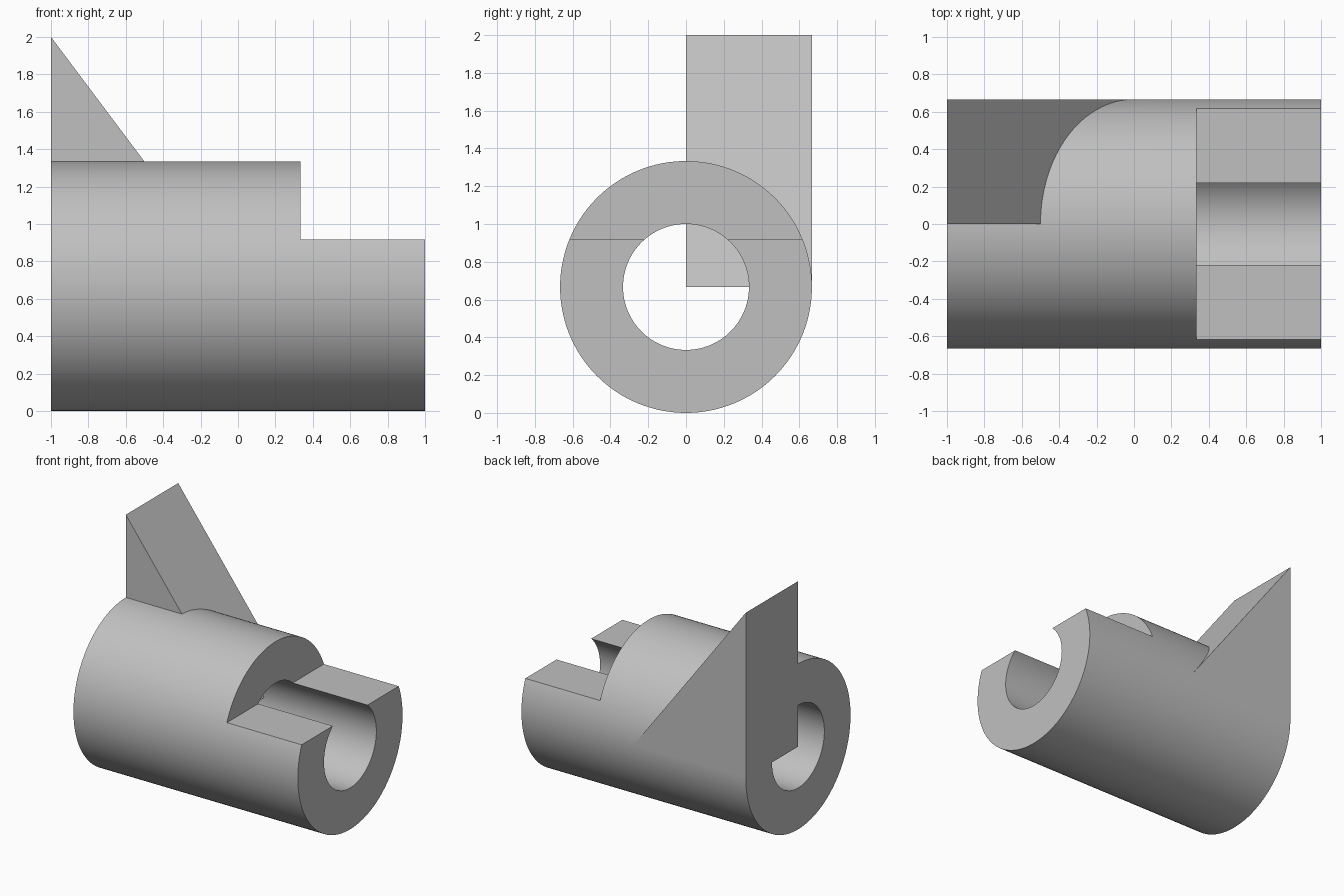
import bpy, bmesh, math
from mathutils import Matrix

if "Cube" in bpy.data.objects:
    bpy.data.objects.remove(bpy.data.objects["Cube"], do_unlink=True)

R = 2 / 3          # outer radius, also the height of the axis
BORE = 1 / 3       # bore radius
STEP_X, STEP_Z = 1 / 3, 0.917

grey = bpy.data.materials.new("plain grey")
grey.use_nodes = True
grey.diffuse_color = (0.53, 0.53, 0.53, 1)
grey.node_tree.nodes["Principled BSDF"].inputs["Base Color"].default_value = grey.diffuse_color


def add_object(name, bm):
    bmesh.ops.recalc_face_normals(bm, faces=bm.faces)
    mesh = bpy.data.meshes.new(name)
    bm.to_mesh(mesh)
    bm.free()
    mesh.materials.append(grey)
    obj = bpy.data.objects.new(name, mesh)
    bpy.context.collection.objects.link(obj)
    return obj


def rod(name, radius, length):
    """Cylinder lying along x at axis height."""
    bm = bmesh.new()
    bmesh.ops.create_cone(bm, cap_ends=True, segments=128, radius1=radius, radius2=radius,
                          depth=length,
                          matrix=Matrix.Translation((0, 0, R)) @ Matrix.Rotation(math.pi / 2, 4, "Y"))
    return add_object(name, bm)


def prism(name, profile, y0, y1):
    """Extrude an x-z profile from y0 to y1."""
    bm = bmesh.new()
    face = bm.faces.new([bm.verts.new((x, y0, z)) for x, z in profile])
    grown = bmesh.ops.extrude_face_region(bm, geom=[face])["geom"]
    bmesh.ops.translate(bm, vec=(0, y1 - y0, 0),
                        verts=[v for v in grown if isinstance(v, bmesh.types.BMVert)])
    return add_object(name, bm)


def combine(target, other, operation):
    other.hide_render = True
    mod = target.modifiers.new(operation.title(), "BOOLEAN")
    mod.operation, mod.object, mod.solver = operation, other, "EXACT"
    bpy.context.view_layer.objects.active = target
    bpy.ops.object.modifier_apply(modifier=mod.name)
    bpy.data.objects.remove(other, do_unlink=True)


# Hollow tube with its upper part cut away at one end
tube = rod("stepped_tube", R, 2)
combine(tube, rod("bore_cutter", BORE, 3), "DIFFERENCE")
combine(tube, prism("step_cutter", [(STEP_X, STEP_Z), (2, STEP_Z), (2, 2), (STEP_X, 2)], -1, 1), "DIFFERENCE")

# Sloping wedge fin, filling a quarter of the bore at the other end
combine(tube, prism("wedge_fin", [(-1, R), (0, R), (-1, 2)], 0, R), "UNION")

# Smooth round walls, sharp edges elsewhere
bpy.ops.object.select_all(action="DESELECT")
tube.select_set(True)
bpy.context.view_layer.objects.active = tube
bpy.ops.object.shade_smooth_by_angle(angle=math.radians(20))
